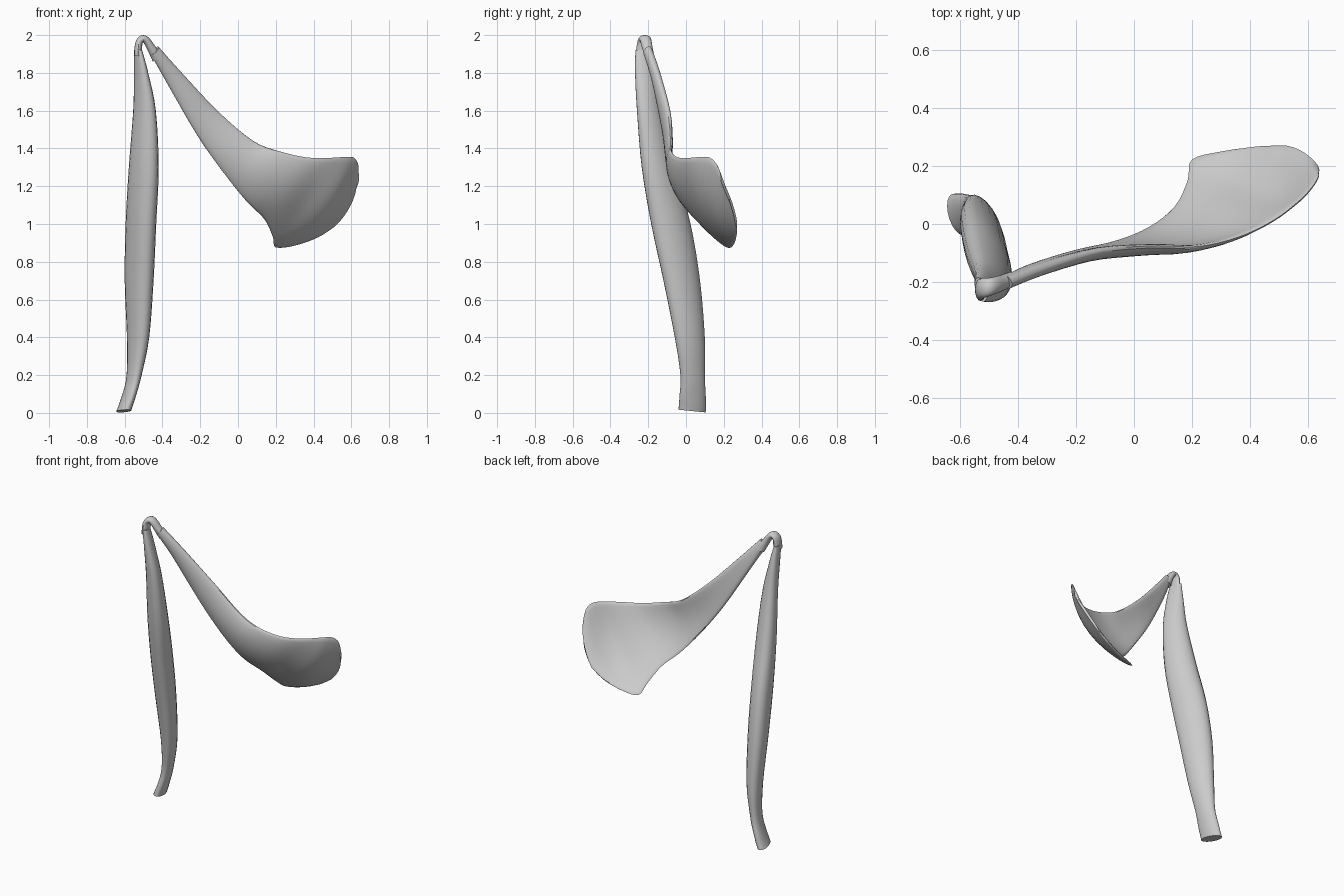
import bpy, math
from mathutils import Vector

if "Cube" in bpy.data.objects:
    bpy.data.objects.remove(bpy.data.objects["Cube"])

grey = bpy.data.materials.new("plain grey")
grey.diffuse_color = (0.6, 0.6, 0.6, 1)
grey.use_nodes = True
grey.node_tree.nodes["Principled BSDF"].inputs["Base Color"].default_value = grey.diffuse_color


def smooth_path(pts, steps):
    """Catmull-Rom resampling of a list of tuples of any length."""
    out = []
    for i in range(len(pts) - 1):
        a, b, c, d = (pts[max(i - 1, 0)], pts[i], pts[i + 1],
                      pts[min(i + 2, len(pts) - 1)])
        for k in range(steps):
            t = k / steps
            out.append(tuple(
                0.5 * (2 * q + (r - p) * t + (2 * p - 5 * q + 4 * r - s) * t * t
                       + (3 * q - p - 3 * r + s) * t ** 3)
                for p, q, r, s in zip(a, b, c, d)))
    out.append(tuple(pts[-1]))
    return out


def loft(name, rings):
    """Skin closed rings and cap both ends."""
    n = len(rings[0])
    verts = [v for ring in rings for v in ring]
    faces = [(i * n + j, i * n + (j + 1) % n, (i + 1) * n + (j + 1) % n, (i + 1) * n + j)
             for i in range(len(rings) - 1) for j in range(n)]
    faces += [tuple(range(n))[::-1], tuple(range(len(verts) - n, len(verts)))]
    mesh = bpy.data.meshes.new(name)
    mesh.from_pydata(verts, [], faces)
    mesh.materials.append(grey)
    obj = bpy.data.objects.new(name, mesh)
    bpy.context.collection.objects.link(obj)
    bpy.ops.object.select_all(action='DESELECT')
    bpy.context.view_layer.objects.active = obj
    obj.select_set(True)
    bpy.ops.object.mode_set(mode='EDIT')
    bpy.ops.mesh.select_all(action='SELECT')
    bpy.ops.mesh.normals_make_consistent(inside=False)
    bpy.ops.object.mode_set(mode='OBJECT')
    bpy.ops.object.shade_smooth_by_angle(angle=math.radians(40))
    return obj


# Stalk: height, x range, y range of slanted oval sections
stalk = [(0.01, -0.645, -0.565, -0.04, 0.105), (0.09, -0.615, -0.54, -0.035, 0.105),
         (0.2, -0.59, -0.51, -0.03, 0.10), (0.4, -0.588, -0.47, -0.06, 0.10),
         (0.7, -0.60, -0.447, -0.12, 0.075), (1.0, -0.595, -0.433, -0.185, 0.025),
         (1.3, -0.578, -0.42, -0.235, -0.055), (1.6, -0.555, -0.435, -0.26, -0.125),
         (1.8, -0.55, -0.475, -0.27, -0.16), (1.92, -0.55, -0.507, -0.268, -0.185)]
rings = []
for z, x0, x1, y0, y1 in smooth_path(stalk, 4):
    ring = []
    for j in range(20):
        t = math.tau * j / 20
        y = (y0 + y1) / 2 + (y1 - y0) / 2 * math.cos(t + 2.0)
        tilt = -0.1 * (y - 0.03) if z < 0.05 else 0
        ring.append(((x0 + x1) / 2 + (x1 - x0) / 2 * math.cos(t), y, z + tilt))
    rings.append(ring)
loft("stalk", rings)

# Bend: x, y, z, half thickness, half depth along the folded top
bend = [(-0.529, -0.226, 1.89, 0.02, 0.040), (-0.528, -0.225, 1.93, 0.02, 0.038),
        (-0.522, -0.222, 1.965, 0.019, 0.035), (-0.502, -0.218, 1.981, 0.019, 0.032),
        (-0.481, -0.212, 1.967, 0.020, 0.030), (-0.458, -0.204, 1.93, 0.023, 0.028),
        (-0.425, -0.190, 1.875, 0.030, 0.025)]
path = smooth_path(bend, 4)
rings = []
for i, (x, y, z, r, d) in enumerate(path):
    a, b = path[max(i - 1, 0)], path[min(i + 1, len(path) - 1)]
    along = Vector((b[0] - a[0], 0, b[2] - a[2])).normalized()
    side = Vector((along.z, 0, -along.x))
    rings.append([Vector((x, y, z)) + side * r * math.cos(math.tau * j / 16)
                  + Vector((0, d * math.sin(math.tau * j / 16), 0)) for j in range(16)])
loft("bend", rings)

# Blade: upper edge, middle, lower edge and half thickness of each section
blade = [(-0.425, -0.195, 1.94, -0.443, -0.202, 1.91, -0.462, -0.20, 1.905, 0.024),
         (-0.30, -0.145, 1.80, -0.335, -0.158, 1.77, -0.375, -0.155, 1.745, 0.024),
         (-0.11, -0.09, 1.60, -0.16, -0.108, 1.53, -0.21, -0.10, 1.46, 0.022),
         (0.08, -0.075, 1.44, 0.0, -0.092, 1.35, -0.06, -0.06, 1.25, 0.018),
         (0.22, -0.078, 1.385, 0.13, -0.078, 1.25, 0.05, -0.012, 1.115, 0.016),
         (0.36, -0.045, 1.353, 0.25, -0.035, 1.18, 0.14, 0.06, 1.025, 0.015),
         (0.48, 0.012, 1.35, 0.35, 0.045, 1.12, 0.185, 0.15, 0.93, 0.015),
         (0.57, 0.08, 1.355, 0.43, 0.10, 1.08, 0.20, 0.222, 0.876, 0.014),
         (0.615, 0.128, 1.35, 0.49, 0.155, 1.07, 0.30, 0.25, 0.888, 0.014),
         (0.637, 0.165, 1.31, 0.555, 0.215, 1.09, 0.42, 0.266, 0.93, 0.013),
         (0.638, 0.185, 1.23, 0.59, 0.243, 1.10, 0.51, 0.268, 0.985, 0.008)]
M = 14
grid, half = [], []
for s in smooth_path(blade, 4):
    up, mid, low = Vector(s[0:3]), Vector(s[3:6]), Vector(s[6:9])
    ctrl = 2 * mid - (up + low) / 2
    row = []
    for j in range(M + 1):
        t = (1 - math.cos(math.pi * j / M)) / 2
        row.append(up * (1 - t) ** 2 + ctrl * 2 * t * (1 - t) + low * t * t)
    grid.append(row)
    half.append(s[9])
rings = []
for i, row in enumerate(grid):
    front, back = [], []
    for j, p in enumerate(row):
        du = grid[min(i + 1, len(grid) - 1)][j] - grid[max(i - 1, 0)][j]
        dv = row[min(j + 1, M)] - row[max(j - 1, 0)]
        off = du.cross(dv).normalized() * half[i] * math.sin(math.pi * j / M) ** 0.7
        front.append(p + off)
        if 0 < j < M:
            back.append(p - off)
    rings.append(front + back[::-1])
loft("blade", rings)
